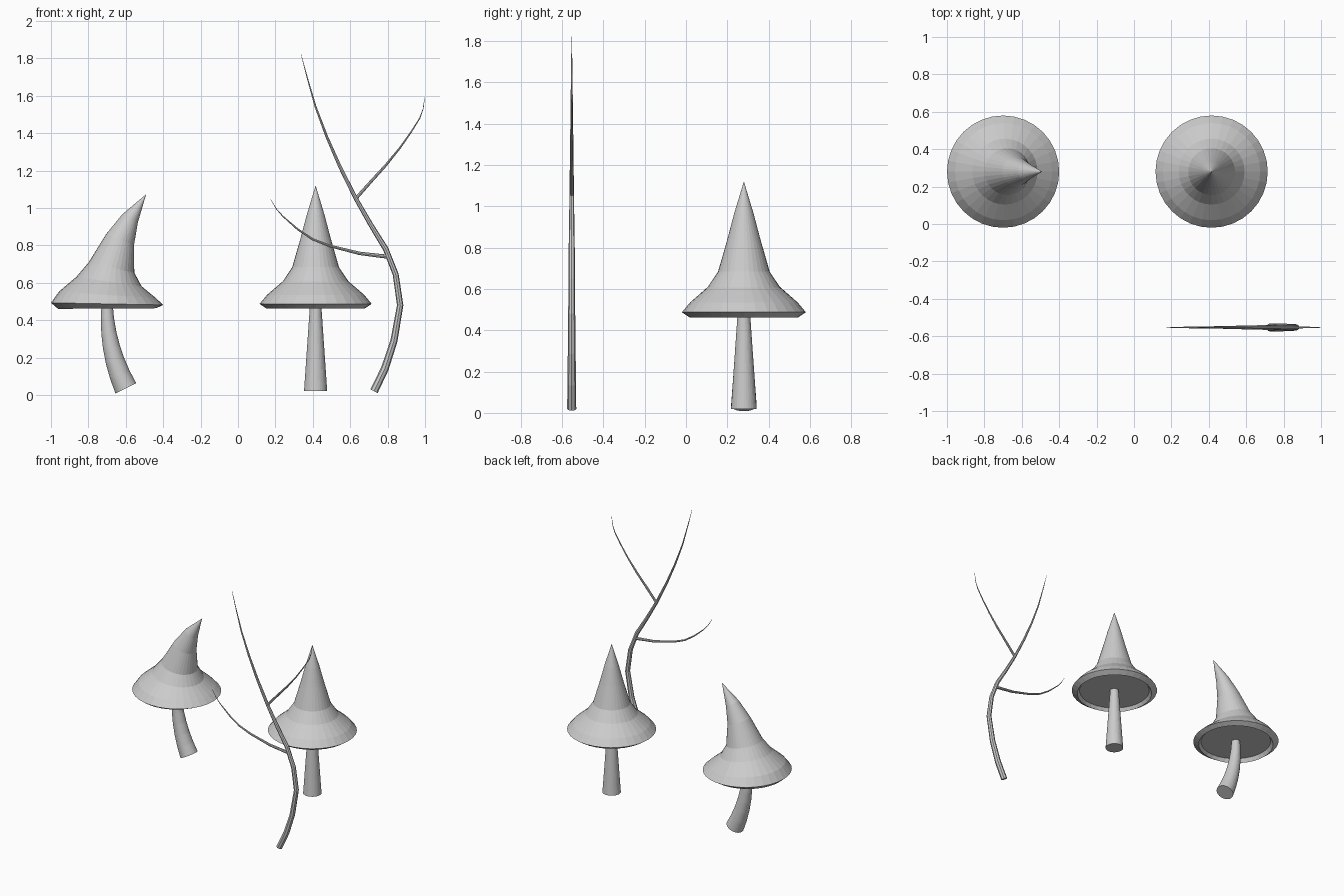
import bpy
import bmesh
from math import sin, cos, pi

if "Cube" in bpy.data.objects:
    bpy.data.objects.remove(bpy.data.objects["Cube"])

SIDES = 32
CURVATURE = 1.02      # bend of the leaning mushroom
PIVOT_Z = 0.468       # height where the bend starts

# (radius, height), from the recessed underside out over the rim to the tip
CAP = [(0, 0.485), (0.245, 0.485), (0.262, 0.462), (0.30, 0.487),
       (0.26, 0.535), (0.176, 0.607), (0.125, 0.683), (0.08, 0.84),
       (0.047, 0.965), (0, 1.12)]
STEM = [(0, 0.02)] + [(0.062 - 0.032 * t / 6, 0.02 + 0.465 * t / 6)
                      for t in range(7)] + [(0, 0.485)]


def bend(p):
    """Roll a point around an arc so the shape leans towards +x."""
    r = 1 / CURVATURE
    a = (p[2] - PIVOT_Z) * CURVATURE
    return (r - (r - p[0]) * cos(a), p[1], PIVOT_Z + (r - p[0]) * sin(a))


def lathe(name, profile, location, bent):
    bm = bmesh.new()
    rings = []
    for r, z in profile:
        n = SIDES if r > 0 else 1
        pts = [(r * cos(2 * pi * i / SIDES), r * sin(2 * pi * i / SIDES), z)
               for i in range(n)]
        rings.append([bm.verts.new(bend(p) if bent else p) for p in pts])
    for a, b in zip(rings, rings[1:]):
        for i in range(SIDES):
            j = (i + 1) % SIDES
            if len(a) == 1:
                bm.faces.new((a[0], b[j], b[i]))
            elif len(b) == 1:
                bm.faces.new((a[i], a[j], b[0]))
            else:
                bm.faces.new((a[i], a[j], b[j], b[i]))
    bmesh.ops.recalc_face_normals(bm, faces=bm.faces)
    me = bpy.data.meshes.new(name)
    bm.to_mesh(me)
    bm.free()
    ob = bpy.data.objects.new(name, me)
    ob.location = location
    bpy.context.collection.objects.link(ob)


def branch(name, points):
    """Tapered tube through (x, z, radius) points in one upright plane."""
    cu = bpy.data.curves.new(name, 'CURVE')
    cu.dimensions = '3D'
    cu.bevel_depth = 1.0
    cu.bevel_resolution = 2
    cu.use_fill_caps = True
    sp = cu.splines.new('POLY')
    sp.use_smooth = False
    sp.points.add(len(points) - 1)
    for pt, (x, z, r) in zip(sp.points, points):
        pt.co = (x, 0, z, 1)
        pt.radius = r
    ob = bpy.data.objects.new(name, cu)
    ob.location.y = -0.553
    bpy.context.collection.objects.link(ob)


# Mushrooms: one leaning, one upright
for label, x, bent in (("leaning", -0.70, True), ("upright", 0.415, False)):
    lathe(label + "_cap", CAP, (x, 0.28, 0), bent)
    lathe(label + "_stem", STEM, (x, 0.28, 0), bent)

# Bare twig with two side branches
branch("twig_trunk", [
    (0.727, 0.02, 0.022), (0.785, 0.14, 0.021), (0.834, 0.29, 0.019),
    (0.867, 0.48, 0.017), (0.843, 0.645, 0.016), (0.79, 0.78, 0.015),
    (0.71, 0.91, 0.013), (0.63, 1.05, 0.011), (0.545, 1.22, 0.009),
    (0.475, 1.38, 0.007), (0.415, 1.54, 0.005), (0.372, 1.69, 0.003),
    (0.337, 1.82, 0.001)])
branch("twig_right_branch", [
    (0.63, 1.05, 0.009), (0.71, 1.14, 0.008), (0.79, 1.228, 0.007),
    (0.865, 1.32, 0.005), (0.925, 1.405, 0.004), (0.972, 1.48, 0.003),
    (0.99, 1.53, 0.002), (0.998, 1.59, 0.001)])
branch("twig_left_branch", [
    (0.81, 0.738, 0.011), (0.65, 0.757, 0.009), (0.49, 0.797, 0.007),
    (0.40, 0.832, 0.006), (0.32, 0.885, 0.005), (0.24, 0.955, 0.003),
    (0.205, 0.995, 0.002), (0.175, 1.045, 0.001)])
